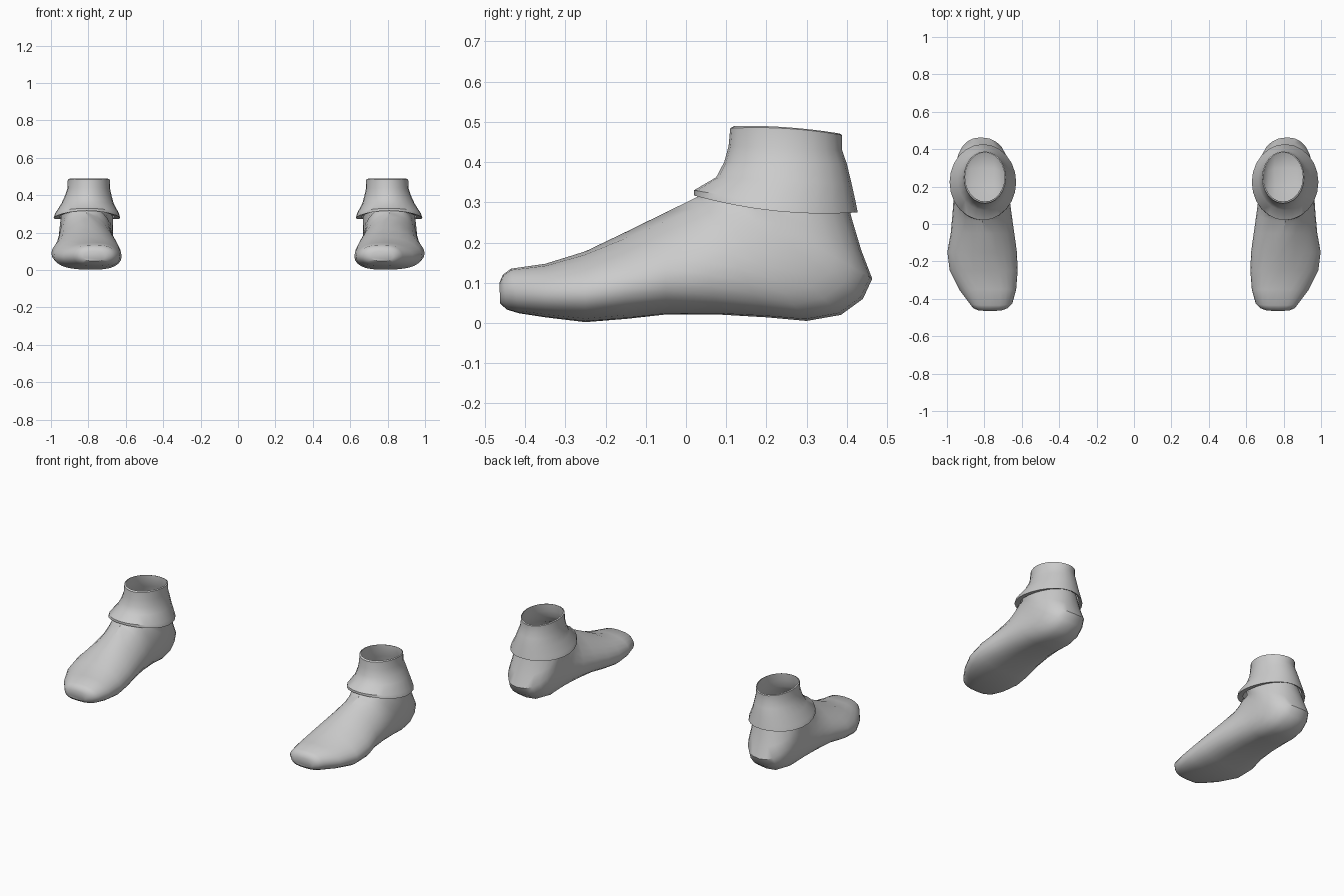
import bpy, bmesh, math

N = 24


def loft(name, rings, cap_start=False):
    # Skin closed rings, then mirror for the other side
    bm = bmesh.new()
    loops = [[bm.verts.new(p) for p in r] for r in rings]
    for a, b in zip(loops, loops[1:]):
        for i in range(N):
            j = (i + 1) % N
            bm.faces.new((a[i], a[j], b[j], b[i]))
    if cap_start:
        bm.faces.new(loops[0])
    bmesh.ops.recalc_face_normals(bm, faces=bm.faces)
    me = bpy.data.meshes.new(name)
    bm.to_mesh(me)
    bm.free()
    ob = bpy.data.objects.new(name, me)
    bpy.context.collection.objects.link(ob)
    ob.modifiers.new("mirror", "MIRROR").use_mirror_merge = False
    bpy.context.view_layer.objects.active = ob
    ob.select_set(True)
    bpy.ops.object.shade_smooth_by_angle(angle=math.radians(35))
    ob.select_set(False)
    return ob


def foot_ring(ty, tz, by, bz, xl, xr, xm, k, p):
    # Section from instep point (ty,tz) to sole/heel point (by,bz);
    # k lowers the widest point, p squares off the outline
    pts = []
    for i in range(N):
        a = 2 * math.pi * i / N
        s = math.sin(a)
        u = ((1 - math.cos(a)) / 2) ** k
        w = abs(s) ** p
        x = xm + ((xr - xm) if s > 0 else (xl - xm)) * w
        pts.append((x, ty + (by - ty) * u, tz + (bz - tz) * u))
    return pts


def cuff_ring(fy, fz, by, bz, xl, xr, dip=0.0):
    # Tilted oval from front point to back point, sides dipping a little
    pts = []
    for i in range(N):
        a = 2 * math.pi * i / N
        t = (1 - math.cos(a)) / 2
        x = (xl + xr) / 2 + (xr - xl) / 2 * math.sin(a)
        pts.append((x, fy + (by - fy) * t,
                    fz + (bz - fz) * t - dip * math.sin(a) ** 2))
    return pts


# Foot: toe tip, ball, arch, then fanning around the heel to the ankle
foot = [
    (-.464, .100, -.462, .048, .71, .83, .77, .9, .7),
    (-.455, .120, -.445, .033, .675, .86, .77, .9, .6),
    (-.435, .135, -.415, .024, .65, .88, .77, .85, .6),
    (-.350, .147, -.350, .014, .63, .935, .77, .8, .65),
    (-.250, .178, -.250, .002, .622, .985, .78, .75, .7),
    (-.150, .226, -.150, .010, .626, .998, .79, .65, .8),
    (-.050, .275, -.050, .021, .640, .980, .80, .6, .8),
    (.015, .307, .080, .021, .655, .970, .81, .62, .75),
    (.035, .317, .200, .014, .665, .965, .81, .75, .7),
    (.045, .325, .300, .005, .668, .960, .81, .85, .65),
    (.055, .330, .385, .020, .668, .958, .815, .9, .65),
    (.060, .335, .440, .060, .668, .957, .82, .9, .75),
    (.065, .340, .463, .110, .668, .955, .82, .9, .85),
    (.070, .345, .436, .180, .668, .950, .82, .95, .9),
    (.078, .350, .412, .260, .670, .945, .81, 1, 1),
    (.088, .355, .402, .300, .680, .930, .805, 1, 1),
]
loft("foot", [foot_ring(*r) for r in foot], cap_start=True)

# Ankle cuff: tucked underside, flared hem, then the open collar
cuff = [
    (.050, .320, .415, .282, .660, .955, .018),
    (.020, .317, .427, .275, .630, .986, .018),
    (.020, .330, .423, .295, .636, .978, .010),
    (.075, .362, .412, .345, .664, .945, 0),
    (.095, .400, .400, .395, .676, .925, 0),
    (.106, .440, .388, .430, .684, .912, 0),
    (.110, .484, .388, .467, .685, .910, -.008),
    (.120, .490, .382, .471, .692, .903, -.006),
]
loft("ankle_cuff", [cuff_ring(*r) for r in cuff])
